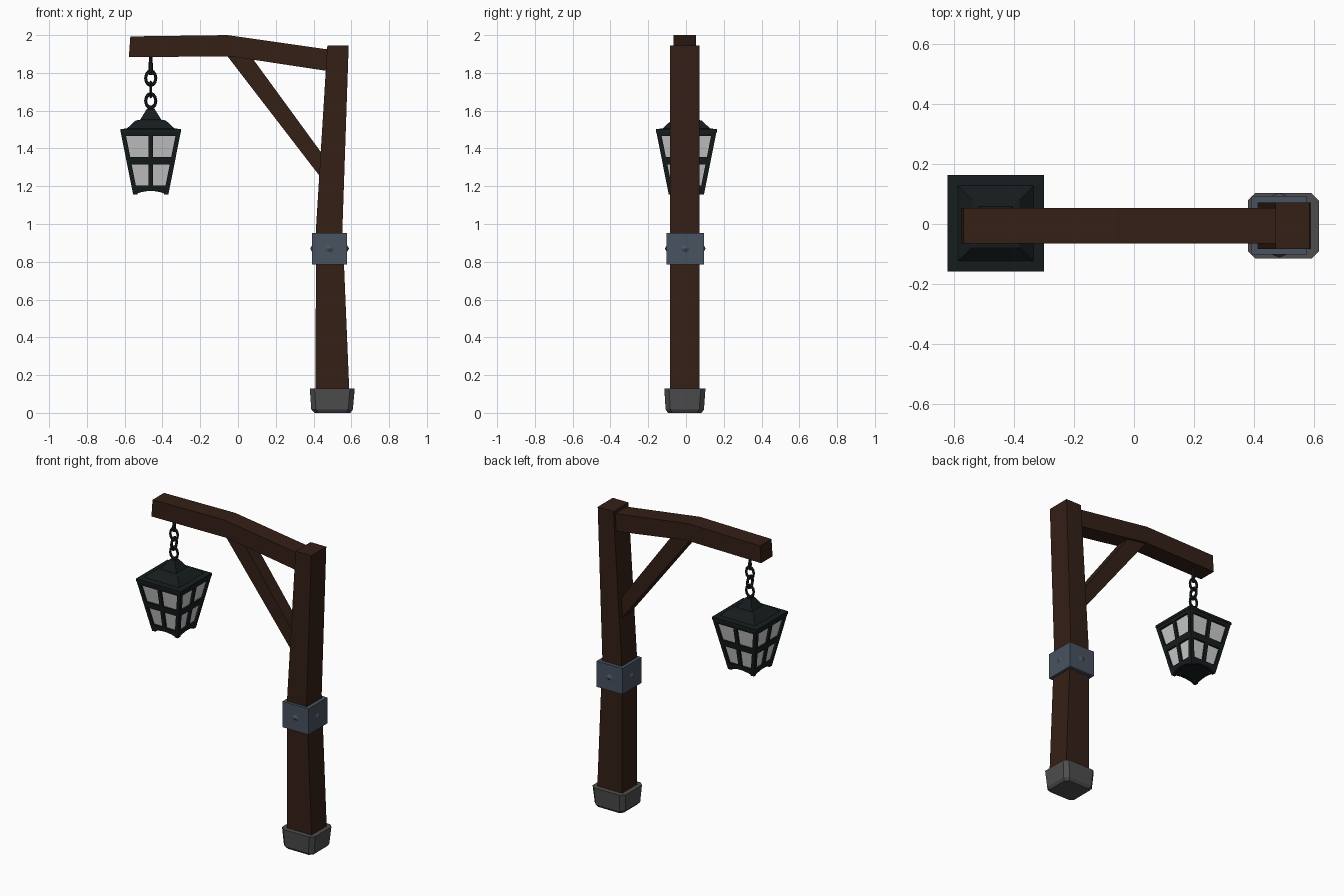
import bpy, math
from mathutils import Vector, Matrix

if "Cube" in bpy.data.objects:
    bpy.data.objects.remove(bpy.data.objects["Cube"])


def material(name, rgb):
    m = bpy.data.materials.new(name)
    m.diffuse_color = (*rgb, 1)
    m.use_nodes = True
    m.node_tree.nodes["Principled BSDF"].inputs["Base Color"].default_value = m.diffuse_color
    return m


WOOD = material("dark_wood", (0.034, 0.014, 0.008))
STONE = material("dark_stone", (0.075, 0.075, 0.075))
STEEL = material("blue_steel", (0.065, 0.085, 0.115))
IRON = material("black_iron", (0.008, 0.012, 0.013))
GLASS = material("pale_glass", (0.6, 0.6, 0.6))


def mesh(name, verts, faces, mat):
    me = bpy.data.meshes.new(name)
    me.from_pydata(verts, [], faces)
    me.materials.append(mat)
    ob = bpy.data.objects.new(name, me)
    bpy.context.collection.objects.link(ob)
    return ob


def loft(name, rings, mat):
    """Capped skin through rings of equal vertex count."""
    n = len(rings[0])
    verts = [p for r in rings for p in r]
    faces = [tuple(reversed(range(n))), tuple(range(len(verts) - n, len(verts)))]
    for k in range(len(rings) - 1):
        for i in range(n):
            j = (i + 1) % n
            faces.append((k * n + i, k * n + j, k * n + n + j, k * n + n + i))
    return mesh(name, verts, faces, mat)


def rect(x0, x1, y0, y1, z, c=0.0):
    """Rectangular ring, with optional corner chamfer."""
    if not c:
        return [(x0, y0, z), (x1, y0, z), (x1, y1, z), (x0, y1, z)]
    return [(x0 + c, y0, z), (x1 - c, y0, z), (x1, y0 + c, z), (x1, y1 - c, z),
            (x1 - c, y1, z), (x0 + c, y1, z), (x0, y1 - c, z), (x0, y0 + c, z)]


def beam(name, profile, y0, y1, mat):
    """Front profile (x, z), counter-clockwise, extruded along y."""
    return loft(name, [[(x, y, z) for x, z in profile] for y in (y1, y0)], mat)


# Stone foot
loft("stone_foot", [rect(0.405, 0.595, -0.095, 0.082, 0.0, 0.02),
                    rect(0.388, 0.608, -0.108, 0.095, 0.018, 0.025),
                    rect(0.38, 0.618, -0.115, 0.103, 0.128, 0.025)], STONE)

# Bent post
loft("post", [rect(0.41, 0.592, -0.084, 0.071, 0.05),
              rect(0.413, 0.553, -0.084, 0.071, 0.98),
              rect(0.473, 0.586, -0.084, 0.071, 1.945)], WOOD)

# Cranked arm and diagonal brace
beam("arm", [(-0.578, 1.883), (-0.04, 1.888), (0.52, 1.803),
             (0.52, 1.918), (-0.055, 2.0), (-0.57, 1.993)], -0.065, 0.053, WOOD)
beam("brace", [(0.46, 1.218), (0.46, 1.352), (0.06, 1.90), (-0.065, 1.90)],
     -0.049, 0.037, WOOD)

# Metal band with a pointed rivet on each side
BX, BY, BZ = 0.485, -0.004, 0.87
loft("band", [rect(BX - 0.093, BX + 0.093, BY - 0.098, BY + 0.098, z)
              for z in (0.785, 0.953)], STEEL)
for i in range(4):
    rot = Matrix.Rotation(i * math.pi / 2, 3, 'Z')
    d = 0.098 if i % 2 == 0 else 0.093
    ring = [Vector((0.025 * math.cos(a), -d, 0.02 * math.sin(a)))
            for a in (math.tau * k / 6 for k in range(6))]
    pts = [rot @ p + Vector((BX, BY, BZ)) for p in ring + [Vector((0, -d - 0.01, 0))]]
    mesh(f"band_rivet_{i + 1}", pts, [(k, (k + 1) % 6, 6) for k in range(6)], STEEL)

# Lantern centre and taper
LX, LY = -0.462, 0.002
Z0, Z1 = 1.155, 1.497


def half(z):
    return 0.093 + (z - Z0) / (Z1 - Z0) * 0.068


def square(h, z):
    return rect(LX - h, LX + h, LY - h, LY + h, z)


# Hanging hook and chain
loft("hook_rod", [[(LX + r * math.cos(a), LY + r * math.sin(a), z)
                   for a in (math.tau * k / 6 for k in range(6))]
                  for r, z in ((0.009, 1.79), (0.012, 1.82), (0.009, 1.895))], IRON)
for i, (z, turn) in enumerate([(1.772, 0), (1.712, 1), (1.652, 0)]):
    bpy.ops.mesh.primitive_torus_add(
        major_segments=12, minor_segments=6, major_radius=0.027, minor_radius=0.008)
    link = bpy.context.object
    link.name = f"chain_link_{i + 1}"
    link.data.transform(Matrix.Translation((LX, LY, z))
                        @ Matrix.Rotation(turn * math.pi / 2, 4, 'Z')
                        @ Matrix.Diagonal((1, 1, 1.35, 1))
                        @ Matrix.Rotation(math.pi / 2, 4, 'X'))
    link.data.materials.append(IRON)

# Stepped roof
loft("lantern_roof", [square(0.161, 1.485), square(0.161, 1.502), square(0.126, 1.506),
                      square(0.08, 1.548), square(0.056, 1.552),
                      square(0.02, 1.61)], IRON)

# Glass body and floor
loft("lantern_glass", [square(half(z) - 0.012, z) for z in (1.19, 1.49)], GLASS)
loft("lantern_floor", [square(half(z) - 0.006, z) for z in (1.178, 1.195)], IRON)


def panel(name, outline, rot):
    """Thin bar lying on one sloping lantern side; outline is (u, z)."""
    rings = [[rot @ Vector((u, -half(z) + d, z)) + Vector((LX, LY, 0))
              for u, z in outline] for d in (0.02, 0.0)]
    loft(name, rings, IRON)


# Frame bars: corners, middle bars, and arched bottom rails
for i in range(4):
    rot = Matrix.Rotation(i * math.pi / 2, 3, 'Z')
    off = Vector((LX, LY, 0))
    loft(f"corner_bar_{i + 1}",
         [[rot @ Vector(p) + off for p in
           rect(half(z) - 0.024, half(z), -half(z), -half(z) + 0.024, z)]
          for z in (Z0, Z1)], IRON)
    panel(f"upright_bar_{i + 1}",
          [(-0.012, 1.18), (0.012, 1.18), (0.012, 1.49), (-0.012, 1.49)], rot)
    for label, a, b in (("middle_rail", 1.315, 1.354), ("top_rail", 1.465, 1.49)):
        ha, hb = half(a) - 0.01, half(b) - 0.01
        panel(f"{label}_{i + 1}", [(-ha, a), (ha, a), (hb, b), (-hb, b)], rot)
    arc = [(t * 0.09, 1.155 + 0.02 * (1 - t * t)) for t in (-1, -0.6, -0.2, 0.2, 0.6, 1)]
    panel(f"bottom_rail_{i + 1}", arc + [(0.09, 1.203), (-0.09, 1.203)], rot)
